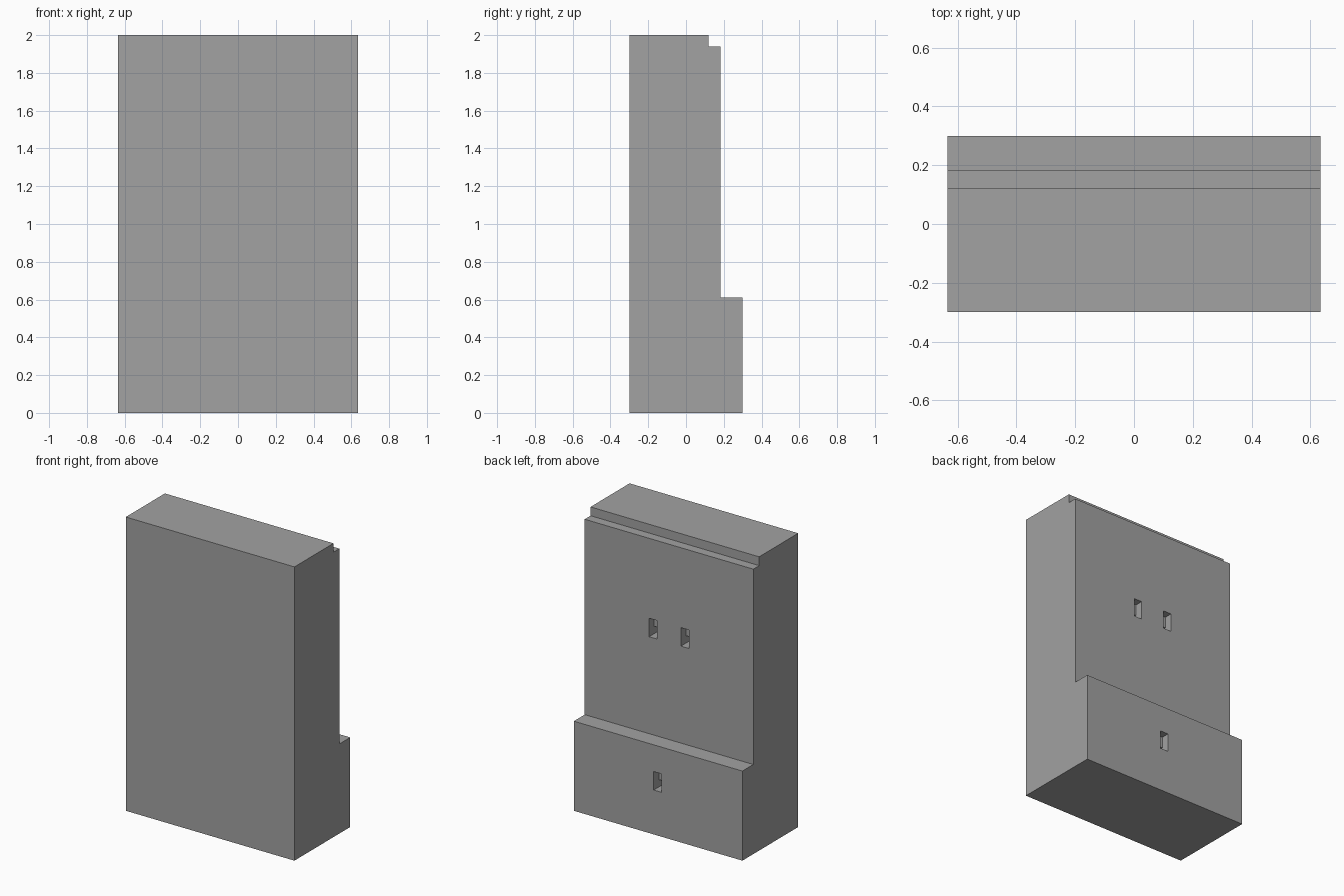
import bpy
import bmesh

cube = bpy.data.objects.get("Cube")
if cube:
    bpy.data.objects.remove(cube, do_unlink=True)

# Single grey material
grey = bpy.data.materials.new("mid_grey")
grey.use_nodes = True
colour = (0.36, 0.36, 0.36, 1.0)
grey.diffuse_color = colour
grey.node_tree.nodes["Principled BSDF"].inputs["Base Color"].default_value = colour


def prism(name, profile, x_mid, width):
    """Extrude a (y, z) profile along x."""
    bm = bmesh.new()
    face = bm.faces.new([bm.verts.new((x_mid - width / 2, y, z)) for y, z in profile])
    ext = bmesh.ops.extrude_face_region(bm, geom=[face])
    verts = [v for v in ext["geom"] if isinstance(v, bmesh.types.BMVert)]
    bmesh.ops.translate(bm, verts=verts, vec=(width, 0, 0))
    bmesh.ops.recalc_face_normals(bm, faces=bm.faces)
    mesh = bpy.data.meshes.new(name)
    bm.to_mesh(mesh)
    bm.free()
    mesh.materials.append(grey)
    obj = bpy.data.objects.new(name, mesh)
    bpy.context.collection.objects.link(obj)
    return obj


# Stepped body: thick base, upright back, small rebate along the top edge
FRONT, BASE_BACK, UPPER_BACK = -0.30, 0.30, 0.183
body = prism("body", [
    (FRONT, 0), (BASE_BACK, 0), (BASE_BACK, 0.61), (UPPER_BACK, 0.61),
    (UPPER_BACK, 1.94), (0.12, 1.94), (0.12, 2.0), (FRONT, 2.0)], 0, 1.27)

# Mounting slots in the back, deeper in their lower part
for x, back, bottom in [(0.12, UPPER_BACK, 1.27), (-0.12, UPPER_BACK, 1.27),
                        (0.003, BASE_BACK, 0.302)]:
    top, step = bottom + 0.126, bottom + 0.05
    cutter = prism("slot_cutter", [
        (back + 0.02, bottom), (back + 0.02, top), (back - 0.055, top),
        (back - 0.055, step), (back - 0.12, step), (back - 0.12, bottom)], x, 0.06)
    cutter.hide_render = True
    mod = body.modifiers.new("slot", 'BOOLEAN')
    mod.operation = 'DIFFERENCE'
    mod.solver = 'EXACT'
    mod.object = cutter
    bpy.context.view_layer.objects.active = body
    bpy.ops.object.modifier_apply(modifier=mod.name)
    bpy.data.objects.remove(cutter, do_unlink=True)
